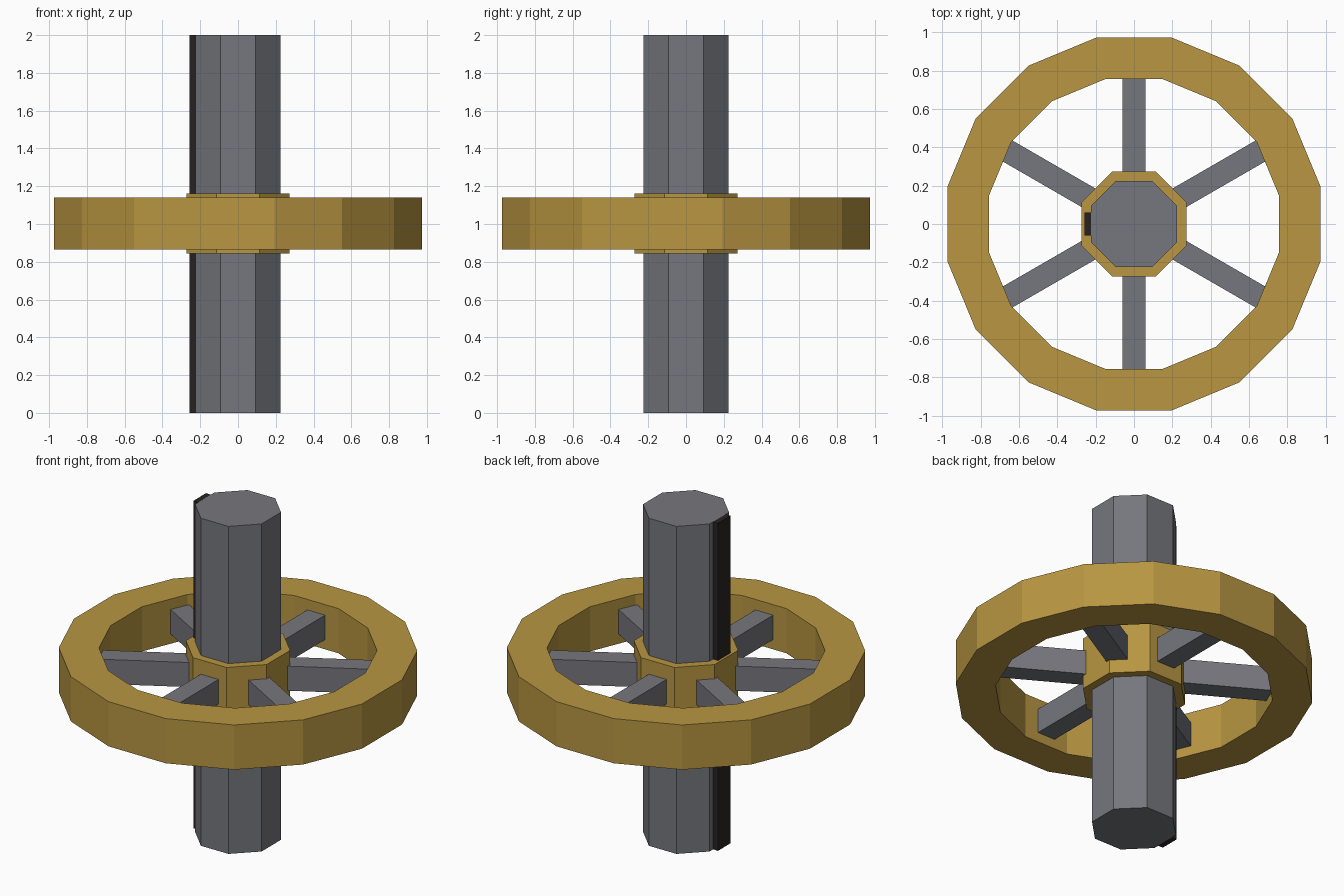
import bpy, bmesh, math
from mathutils import Matrix

if "Cube" in bpy.data.objects:
    bpy.data.objects.remove(bpy.data.objects["Cube"])


def material(name, color):
    m = bpy.data.materials.new(name)
    m.diffuse_color = (*color, 1)
    m.use_nodes = True
    m.node_tree.nodes["Principled BSDF"].inputs["Base Color"].default_value = m.diffuse_color
    return m


GOLD = material("brass", (0.479, 0.305, 0.054))
GREY = material("grey_steel", (0.181, 0.184, 0.205))
DARK = material("dark_iron", (0.022, 0.016, 0.016))


def finish(bm, name, mat):
    bmesh.ops.recalc_face_normals(bm, faces=bm.faces)
    mesh = bpy.data.meshes.new(name)
    bm.to_mesh(mesh)
    bm.free()
    mesh.materials.append(mat)
    ob = bpy.data.objects.new(name, mesh)
    bpy.context.collection.objects.link(ob)
    return ob


def prism(name, sides, apothem, z0, z1, mat, inner=None):
    """Upright prism with flat sides on the axes; inner makes it a ring."""
    bm = bmesh.new()

    def loop(a, z):
        r = a / math.cos(math.pi / sides)
        angles = [2 * math.pi * (i + 0.5) / sides for i in range(sides)]
        return [bm.verts.new((r * math.cos(t), r * math.sin(t), z)) for t in angles]

    loops = [loop(apothem, z0), loop(apothem, z1)]
    if inner:
        loops += [loop(inner, z1), loop(inner, z0)]
        pairs = list(zip(loops, loops[1:] + loops[:1]))
    else:
        pairs = [(loops[0], loops[1])]
        bm.faces.new(loops[0])
        bm.faces.new(loops[1])
    for a, b in pairs:
        for i in range(sides):
            j = (i + 1) % sides
            bm.faces.new((a[i], a[j], b[j], b[i]))
    return finish(bm, name, mat)


def box(name, lo, hi, mat, turn=0):
    bm = bmesh.new()
    size = [h - l for l, h in zip(lo, hi)]
    mid = [(h + l) / 2 for l, h in zip(lo, hi)]
    m = Matrix.Rotation(turn, 4, 'Z') @ Matrix.Translation(mid) @ Matrix.Diagonal((*size, 1))
    bmesh.ops.create_cube(bm, size=1, matrix=m)
    return finish(bm, name, mat)


# Axle with a key strip along its left side
prism("axle", 8, 0.225, 0, 2, GREY)
box("key_strip", (-0.258, -0.06, 0), (-0.223, 0.06, 2), DARK)

# Hub and rim
prism("hub", 8, 0.273, 0.843, 1.162, GOLD, inner=0.22)
prism("rim", 16, 0.973, 0.866, 1.139, GOLD, inner=0.755)

# Six spokes
for i in range(6):
    box(f"spoke_{i + 1}", (0.26, -0.06, 0.925), (0.78, 0.06, 1.075), GREY,
        math.radians(30 + 60 * i))
